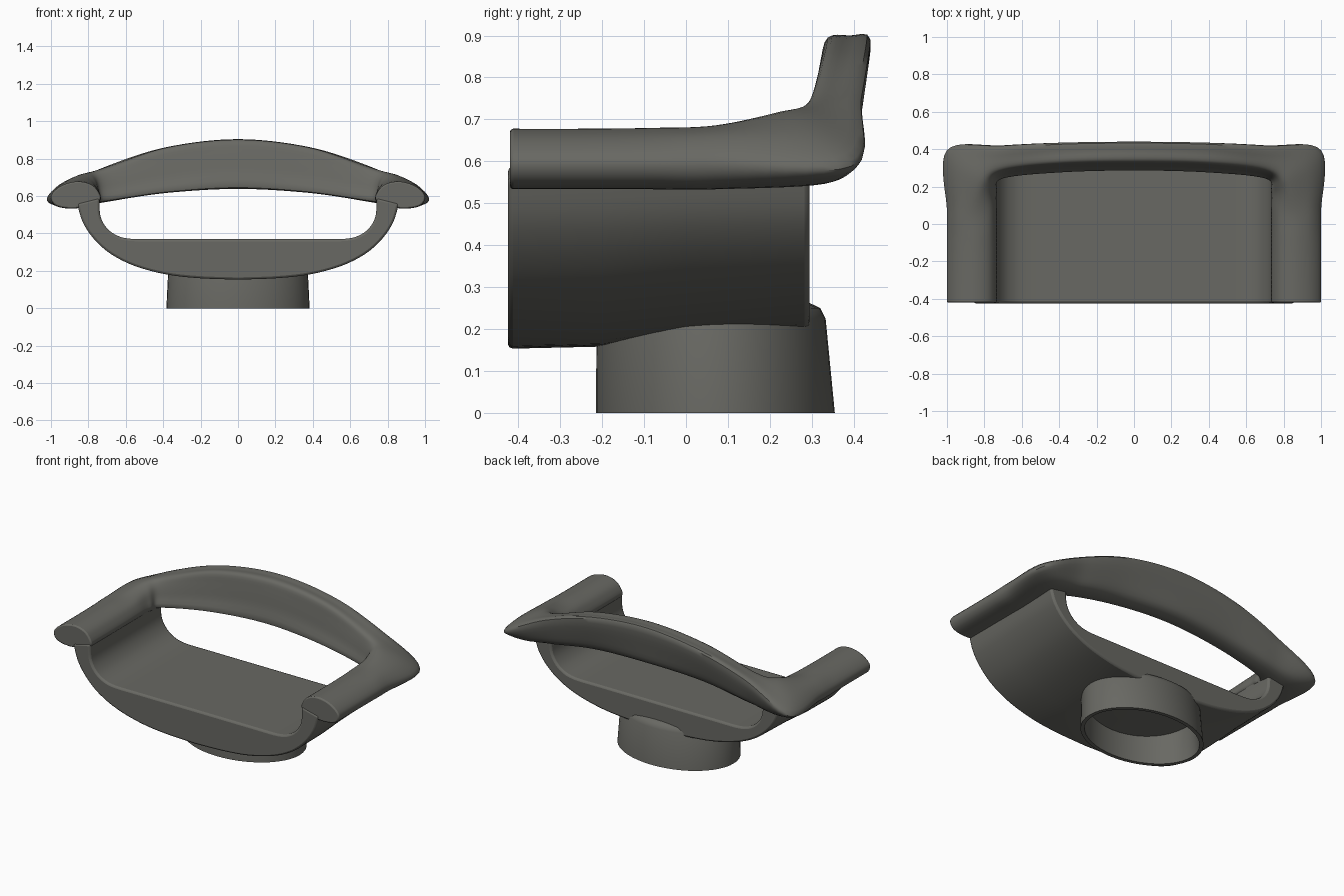
import bpy, bmesh, math
from mathutils import Vector

if "Cube" in bpy.data.objects:
    bpy.data.objects.remove(bpy.data.objects["Cube"])

mat = bpy.data.materials.new("warm dark grey")
mat.diffuse_color = (0.14, 0.14, 0.125, 1)
mat.use_nodes = True
mat.node_tree.nodes["Principled BSDF"].inputs["Base Color"].default_value = mat.diffuse_color


def smooth(pts, n, closed=False):
    """Catmull-Rom curve through the points, n steps per span."""
    pts = [Vector(p) for p in pts]
    k = len(pts)
    get = (lambda i: pts[i % k]) if closed else (lambda i: pts[max(0, min(k - 1, i))])
    out = []
    for i in range(k if closed else k - 1):
        a, b, c, d = (get(i + j) for j in (-1, 0, 1, 2))
        for s in range(n):
            t = s / n
            out.append(0.5 * (2 * b + (c - a) * t + (2 * a - 5 * b + 4 * c - d) * t * t
                              + (3 * b - a - 3 * c + d) * t ** 3))
    if not closed:
        out.append(pts[-1])
    return out


def loft(name, rings, caps=True, bevel=0.0, angle=40):
    """Skin a list of equal closed rings."""
    bm = bmesh.new()
    rows = [[bm.verts.new(p) for p in r] for r in rings]
    for a, b in zip(rows, rows[1:]):
        for i in range(len(a)):
            j = (i + 1) % len(a)
            bm.faces.new((a[i], a[j], b[j], b[i]))
    if caps:
        bm.faces.new(rows[0])
        bm.faces.new(rows[-1])
    bmesh.ops.recalc_face_normals(bm, faces=bm.faces)
    me = bpy.data.meshes.new(name)
    bm.to_mesh(me)
    bm.free()
    me.materials.append(mat)
    ob = bpy.data.objects.new(name, me)
    bpy.context.collection.objects.link(ob)
    if bevel:
        m = ob.modifiers.new("soft edges", 'BEVEL')
        m.width, m.segments, m.limit_method = bevel, 2, 'ANGLE'
        m.angle_limit = math.radians(60)
    bpy.ops.object.select_all(action='DESELECT')
    bpy.context.view_layer.objects.active = ob
    ob.select_set(True)
    bpy.ops.object.shade_smooth_by_angle(angle=math.radians(angle))
    return ob


# Armrests and backrest: one U-shaped band, lofted through 8-point sections
arm = [(0.74, 0.575), (0.755, 0.635), (0.80, 0.668), (0.87, 0.677),
       (0.95, 0.652), (1.0, 0.60), (0.97, 0.547), (0.86, 0.535)]
sections = [[(x, y, z + lift * (z > 0.62)) for x, z in arm]
            for y, lift in ((-0.42, 0), (-0.25, 0), (-0.08, 0.002), (0.07, 0.008))]
sections.append([(0.74, 0.18, 0.57), (0.75, 0.185, 0.64), (0.78, 0.20, 0.695), (0.83, 0.235, 0.718),
                 (0.93, 0.31, 0.672), (1.0, 0.39, 0.60), (0.965, 0.375, 0.565), (0.86, 0.31, 0.545)])


def back(x, prof):
    return [(x, y, z) for y, z in prof]


sections += [
    back(0.70, [(0.25, 0.575), (0.26, 0.64), (0.278, 0.71), (0.30, 0.748),
                (0.35, 0.757), (0.418, 0.75), (0.402, 0.65), (0.36, 0.58)]),
    back(0.38, [(0.28, 0.622), (0.297, 0.70), (0.313, 0.79), (0.33, 0.853),
                (0.38, 0.858), (0.435, 0.85), (0.412, 0.73), (0.37, 0.635)]),
    back(0.0, [(0.29, 0.645), (0.305, 0.74), (0.32, 0.835), (0.338, 0.895),
               (0.39, 0.90), (0.44, 0.89), (0.418, 0.75), (0.385, 0.655)])]
sections += [[(-x, y, z) for x, y, z in s] for s in sections[-2::-1]]
rails = [smooth([s[i] for s in sections], 8) for i in range(8)]
rings = [smooth(r, 4, closed=True) for r in zip(*rails)]
loft("arms_and_backrest", rings, bevel=0.008)

# Seat shell: bowl-shaped profile run front to back, underside rising to the rear
outer = smooth([(0.86, 0.56, 0), (0.83, 0.46, 0), (0.77, 0.37, 0), (0.68, 0.29, 0), (0.55, 0.225, 0),
                (0.38, 0.18, 0), (0.2, 0.16, 0), (0, 0.153, 0)], 4)
inner = smooth([(0.74, 0.59, 0), (0.737, 0.50, 0), (0.71, 0.44, 0), (0.66, 0.396, 0),
                (0.58, 0.372, 0), (0.4, 0.37, 0), (0, 0.37, 0)], 4)
half = [outer, inner]
loop = ([(p.x, p.y) for p in outer] + [(-p.x, p.y) for p in outer[-2::-1]]
        + [(-p.x, p.y) for p in inner] + [(p.x, p.y) for p in inner[-2::-1]])
low = set(range(2 * len(outer) - 1))
shell = []
for y, rise in ((-0.425, 0), (-0.2, 0.005), (0.0, 0.03), (0.295, 0.045)):
    shell.append([(x, y, z + (rise * max(0, (0.56 - z) / 0.4) if i in low else 0))
                  for i, (x, z) in enumerate(loop)])
loft("seat_shell", shell, bevel=0.012)

# Pedestal: hollow oval tube, rear side leaning in, rounded shoulder
def oval(rx, front, rear, z, n=48):
    c, r = (front + rear) / 2, (rear - front) / 2
    return [(rx * math.cos(2 * math.pi * i / n), c + r * math.sin(2 * math.pi * i / n), z)
            for i in range(n)]


loft("pedestal", [oval(0.34, -0.18, 0.29, 0.24), oval(0.355, -0.19, 0.32, 0.2),
                  oval(0.36, -0.192, 0.332, 0.0), oval(0.383, -0.215, 0.355, 0.0),
                  oval(0.372, -0.213, 0.333, 0.225), oval(0.362, -0.205, 0.32, 0.25),
                  oval(0.34, -0.18, 0.295, 0.262)])
